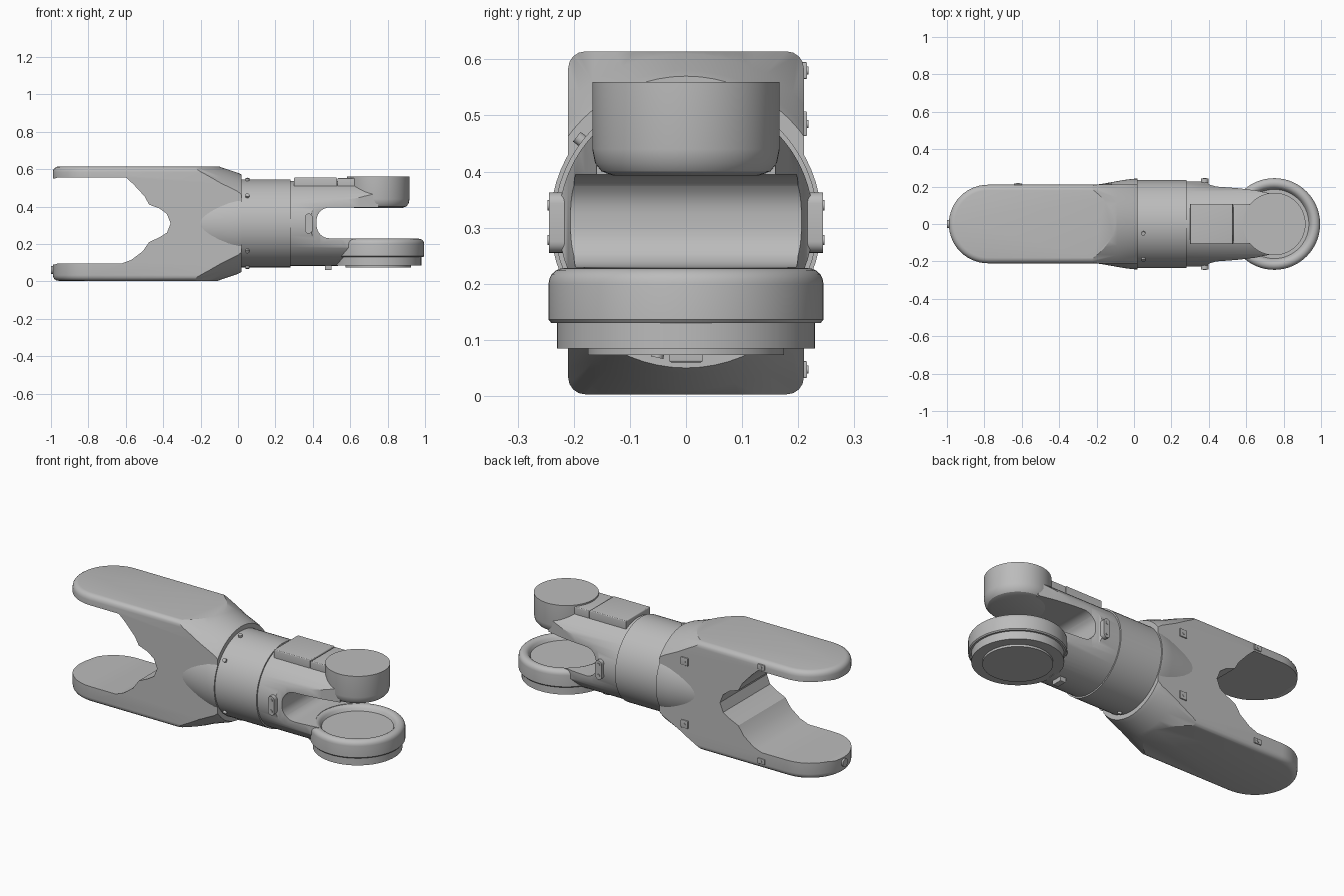
import bpy, bmesh, math
from mathutils import Matrix, Vector

if "Cube" in bpy.data.objects:
    bpy.data.objects.remove(bpy.data.objects["Cube"])

grey = bpy.data.materials.new("plain grey")
grey.use_nodes = True
colour = (0.5, 0.5, 0.5, 1)
grey.diffuse_color = colour
grey.node_tree.nodes["Principled BSDF"].inputs["Base Color"].default_value = colour

MID = 0.31  # height of the arm's long axis


def finish(name, bm):
    bmesh.ops.recalc_face_normals(bm, faces=bm.faces)
    mesh = bpy.data.meshes.new(name)
    bm.to_mesh(mesh)
    bm.free()
    mesh.materials.append(grey)
    ob = bpy.data.objects.new(name, mesh)
    bpy.context.collection.objects.link(ob)
    return ob


def smooth(ob, angle=32):
    bpy.ops.object.select_all(action='DESELECT')
    ob.select_set(True)
    bpy.context.view_layer.objects.active = ob
    bpy.ops.object.shade_smooth_by_angle(angle=math.radians(angle))
    return ob


def prism(name, pts, axis, lo, hi, bevel=0):
    """Extrude an outline along y or z, optionally rounding its rims."""
    bm = bmesh.new()
    place = (lambda a, b: (a, lo, b)) if axis == 'Y' else (lambda a, b: (a, b, lo))
    step = (0, hi - lo, 0) if axis == 'Y' else (0, 0, hi - lo)
    base = bm.faces.new([bm.verts.new(place(a, b)) for a, b in pts])
    new = bmesh.ops.extrude_face_region(bm, geom=[base])
    top = [v for v in new["geom"] if isinstance(v, bmesh.types.BMVert)]
    bmesh.ops.translate(bm, verts=top, vec=step)
    if bevel:
        bmesh.ops.recalc_face_normals(bm, faces=bm.faces)
        rims = [e for e in bm.edges
                if abs((e.verts[0].co - e.verts[1].co).dot(Vector(step))) < 1e-7]
        bmesh.ops.bevel(bm, geom=rims, offset=bevel, segments=4,
                        profile=0.5, affect='EDGES', clamp_overlap=True)
    return finish(name, bm)


def lathe(name, profile, axis, centre, steps=64):
    """Spin (radius, position) points about an axis."""
    bm = bmesh.new()
    verts = [bm.verts.new((r, 0, t)) for r, t in profile]
    edges = [bm.edges.new(p) for p in zip(verts, verts[1:])]
    bmesh.ops.spin(bm, geom=verts + edges, cent=(0, 0, 0), axis=(0, 0, 1),
                   angle=math.tau, steps=steps, use_merge=False)
    bmesh.ops.remove_doubles(bm, verts=bm.verts, dist=1e-5)
    turn = Vector((0, 0, 1)).rotation_difference(Vector(axis)).to_matrix().to_4x4()
    bm.transform(Matrix.Translation(centre) @ turn)
    return finish(name, bm)


def box(name, lo, hi, bevel=0.006):
    pts = [(lo[0], lo[1]), (hi[0], lo[1]), (hi[0], hi[1]), (lo[0], hi[1])]
    return smooth(prism(name, pts, 'Z', lo[2], hi[2], bevel))


def disc(name, radius, depth, axis, centre, steps=20):
    return smooth(lathe(name, [(0, 0), (radius, 0), (radius, depth), (0, depth)],
                        axis, centre, steps))


def cut(ob, tool, operation='DIFFERENCE'):
    mod = ob.modifiers.new("cut", 'BOOLEAN')
    mod.object, mod.operation, mod.solver = tool, operation, 'EXACT'
    bpy.context.view_layer.objects.active = ob
    bpy.ops.object.modifier_apply(modifier=mod.name)
    bpy.data.objects.remove(tool)


def arc(cx, cy, r, start, end, n):
    return [(cx + r * math.cos(math.radians(start + (end - start) * i / n)),
             cy + r * math.sin(math.radians(start + (end - start) * i / n)))
            for i in range(n + 1)]


# Fork: round-ended slab, notched between its two plates, tapered to the collar
outline = arc(-0.78, 0, 0.21, 90, 270, 28) + [(0.02, -0.21), (0.02, 0.21)]
fork = prism("fork_body", outline, 'Z', 0.003, 0.614, 0.03)
notch = [(-1.2, 0.55), (-0.98, 0.55), (-0.96, 0.556), (-0.6, 0.556), (-0.56, 0.52),
         (-0.5, 0.455), (-0.475, 0.41), (-0.42, 0.39), (-0.38, 0.36), (-0.36, 0.31),
         (-0.38, 0.26), (-0.42, 0.235), (-0.475, 0.21), (-0.51, 0.16), (-0.57, 0.115),
         (-0.62, 0.096), (-0.96, 0.096), (-0.98, 0.09), (-1.2, 0.09)]
cut(fork, prism("notch_cutter", notch, 'Y', -0.4, 0.4))
taper = [(0, -1.2), (0.76, -1.2), (0.39, -0.3), (0.3, -0.09), (0.27, 0),
         (0.255, 0.03), (0, 0.03)]
cut(fork, lathe("taper_cutter", taper, (1, 0, 0), (0, 0, MID)), 'INTERSECT')
smooth(fork, 28)

# Flared collar and main sleeve
smooth(lathe("fork_collar", [(0, -0.3), (0.195, -0.3), (0.215, -0.17), (0.236, -0.05),
                             (0.242, 0), (0.242, 0.02), (0, 0.02)],
             (1, 0, 0), (0, 0, MID)))
disc("main_sleeve", 0.235, 0.28, (1, 0, 0), (0, 0, MID), 64)

# Clevis: round bar narrowed at the sides and slotted into two arms
clevis = lathe("clevis_body", [(0, 0.27), (0.227, 0.27), (0.227, 0.75), (0, 0.75)],
               (1, 0, 0), (0, 0, MID))
side = [(0.2, 0.3), (0.2, 0.24), (0.365, 0.24), (0.385, 0.228), (0.405, 0.21),
        (0.44, 0.2), (0.55, 0.192), (0.65, 0.18), (0.72, 0.165), (0.8, 0.15)]
plan = side[1:] + [(x, -y) for x, y in reversed(side[1:])]
cut(clevis, prism("waist_cutter", plan, 'Z', 0, 0.7), 'INTERSECT')
slot = ([(1, 0.395)] + arc(0.49, 0.325, 0.07, 90, 180, 8)
        + arc(0.49, 0.30, 0.07, 180, 270, 8) + [(1, 0.23)])
cut(clevis, prism("slot_cutter", slot, 'Y', -0.4, 0.4))
cut(clevis, disc("ring_cutter", 0.215, 0.4, (0, 0, 1), (0.75, 0, -0.1), 64))
smooth(clevis)

# Upper joint cap and lower joint ring with a recessed floor
smooth(lathe("upper_joint_cap", [(0, 0.393), (0.13, 0.393), (0.15, 0.4), (0.162, 0.415),
                                 (0.167, 0.44), (0.167, 0.56), (0, 0.56)],
             (0, 0, 1), (0.75, 0, 0)))
ring = [(0, 0.13), (0.24, 0.13), (0.245, 0.136)] + arc(0.217, 0.2, 0.028, 0, 150, 8)
smooth(lathe("lower_joint_ring", ring + [(0.185, 0.2), (0, 0.2)],
             (0, 0, 1), (0.75, 0, 0)))
disc("lower_joint_rim", 0.23, 0.05, (0, 0, 1), (0.75, 0, 0.085), 64)
disc("lower_joint_plate", 0.175, 0.015, (0, 0, 1), (0.75, 0, 0.073), 64)

# Cover box on the upper arm, in two pieces
box("arm_cover", (0.3, -0.108, 0.5), (0.528, 0.108, 0.556))
box("arm_cover_end", (0.531, -0.108, 0.5), (0.625, 0.108, 0.552))

# Bolted lugs on both sides of the clevis
for s, label in ((-1, "right"), (1, "left")):
    lug = arc(0.378, 0.343, 0.02, 0, 180, 10) + arc(0.378, 0.275, 0.02, 180, 360, 10)
    smooth(prism(label + "_lug", lug, 'Y', min(s * 0.2, s * 0.244), max(s * 0.2, s * 0.244)))
    for z in (0.34, 0.278):
        disc(label + "_lug_bolt", 0.009, 0.004, (0, s, 0), (0.378, s * 0.243, z), 12)

# Bolts round the sleeve
for angle in (-12, -52, -128, -168):
    a = math.radians(angle)
    out = Vector((0, math.sin(a), math.cos(a)))
    disc("sleeve_bolt", 0.011, 0.02, out, out * 0.227 + Vector((0.05, 0, MID)), 12)

# Square pads with studs along the back of the fork
for x, z in ((-0.14, 0.485), (-0.14, 0.13), (-0.62, 0.58), (-0.62, 0.047)):
    h = 0.022 if x > -0.3 else 0.015
    box("back_pad", (x - 0.022, 0.2, z - h), (x + 0.022, 0.216, z + h), 0.003)
    disc("back_pad_stud", 0.007, 0.003, (0, 1, 0), (x, 0.215, z), 12)

# Small sensor on the fork tip and connector under the clevis
disc("tip_sensor", 0.022, 0.03, (-1, 0, 0), (-0.969, 0, 0.06))
box("lower_connector", (0.465, -0.03, 0.06), (0.5, 0.03, 0.1), 0.004)
